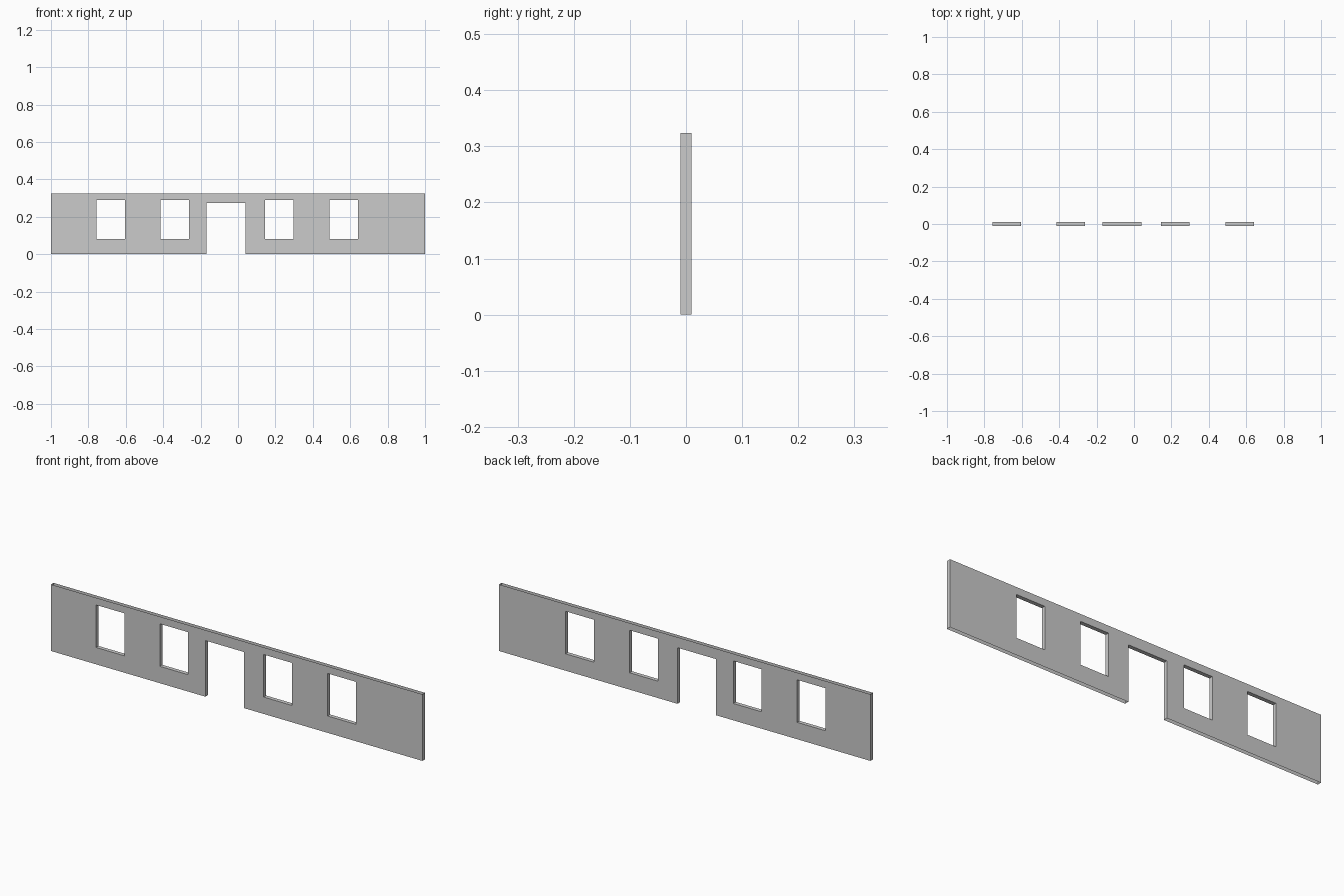
import bpy, bmesh

if "Cube" in bpy.data.objects:
    bpy.data.objects.remove(bpy.data.objects["Cube"])

HEIGHT, HALF_T = 0.324, 0.0097
SILL, HEAD = 0.082, 0.289
DOOR = (-0.169, 0.039, 0.0, 0.273)
WINDOWS = [(-0.757, -0.605), (-0.414, -0.262), (0.145, 0.297), (0.489, 0.641)]
openings = [DOOR] + [(a, b, SILL, HEAD) for a, b in WINDOWS]

xs = sorted({-1.0, 1.0} | {x for o in openings for x in o[:2]})
zs = sorted({0.0, HEIGHT} | {z for o in openings for z in o[2:]})


def is_open(x, z):
    return any(a < x < b and c < z < d for a, b, c, d in openings)


# Front skin of the wall, leaving out the door and windows
bm = bmesh.new()
for x0, x1 in zip(xs, xs[1:]):
    for z0, z1 in zip(zs, zs[1:]):
        if not is_open((x0 + x1) / 2, (z0 + z1) / 2):
            bm.faces.new([bm.verts.new((x, -HALF_T, z))
                          for x, z in ((x0, z0), (x1, z0), (x1, z1), (x0, z1))])
bmesh.ops.remove_doubles(bm, verts=bm.verts, dist=1e-5)

# Thickness: back skin, reveals and end caps
skin = list(bm.faces)
res = bmesh.ops.extrude_face_region(bm, geom=skin, use_keep_orig=True)
bmesh.ops.translate(bm, vec=(0, 2 * HALF_T, 0),
                    verts=[g for g in res["geom"] if isinstance(g, bmesh.types.BMVert)])
bmesh.ops.recalc_face_normals(bm, faces=bm.faces)

# The wall shell is open along its top and its bottom
edge_faces = [f for f in bm.faces
              if all(v.co.z < 1e-4 for v in f.verts)
              or all(v.co.z > HEIGHT - 1e-4 for v in f.verts)]
bmesh.ops.delete(bm, geom=edge_faces, context="FACES")

mesh = bpy.data.meshes.new("wall")
bm.to_mesh(mesh)
bm.free()
wall = bpy.data.objects.new("wall", mesh)
bpy.context.collection.objects.link(wall)
